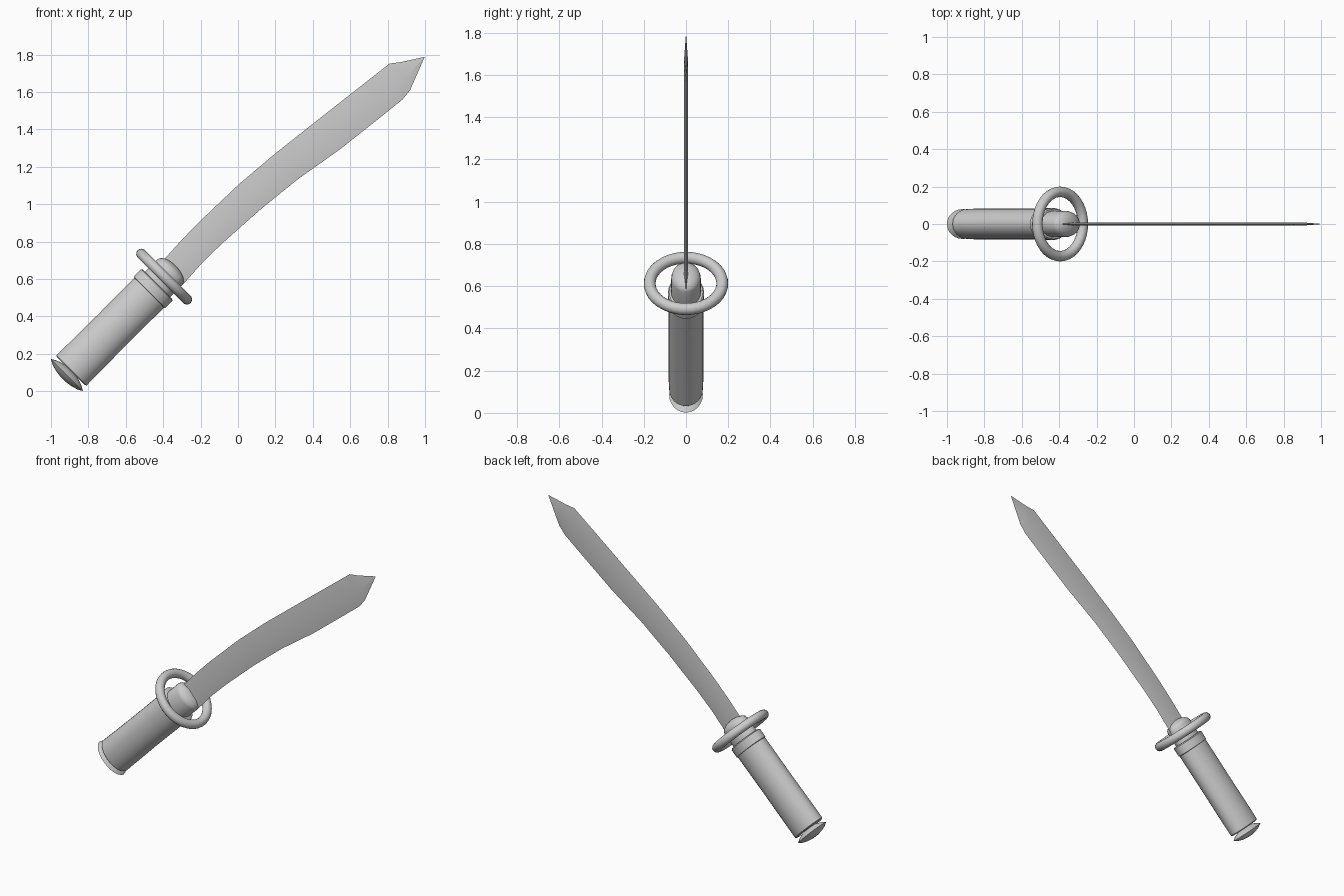
import bpy, bmesh, math
from mathutils import Vector

if "Cube" in bpy.data.objects:
    bpy.data.objects.remove(bpy.data.objects["Cube"])

steel = bpy.data.materials.new("light_grey")
steel.diffuse_color = (0.6, 0.6, 0.6, 1)
steel.use_nodes = True
steel.node_tree.nodes["Principled BSDF"].inputs["Base Color"].default_value = steel.diffuse_color

# Hilt frame: along the grip, and across its wide side
BASE = Vector((-0.915, 0, 0.087))
ALONG = Vector((1, 0, 1)).normalized()
WIDE = Vector((-1, 0, 1)).normalized()
DEEP = Vector((0, 1, 0))


def loft(name, rings, angle=40):
    """Skin a list of equal-length point rings and cap both ends."""
    bm = bmesh.new()
    loops = [[bm.verts.new(p) for p in ring] for ring in rings]
    n = len(loops[0])
    for a, b in zip(loops, loops[1:]):
        for i in range(n):
            j = (i + 1) % n
            bm.faces.new((a[i], a[j], b[j], b[i]))
    bm.faces.new(loops[0][::-1])
    bm.faces.new(loops[-1])
    bmesh.ops.remove_doubles(bm, verts=bm.verts, dist=1e-5)
    bmesh.ops.recalc_face_normals(bm, faces=bm.faces)
    me = bpy.data.meshes.new(name)
    bm.to_mesh(me)
    bm.free()
    ob = bpy.data.objects.new(name, me)
    bpy.context.collection.objects.link(ob)
    finish(ob, angle)


def finish(ob, angle):
    ob.data.materials.append(steel)
    bpy.ops.object.select_all(action='DESELECT')
    ob.select_set(True)
    bpy.context.view_layer.objects.active = ob
    bpy.ops.object.shade_smooth_by_angle(angle=math.radians(angle))


def oval(name, profile, n=24, angle=40):
    """Elliptical turned part from (distance, half width, half depth)."""
    rings = []
    for s, w, d in profile:
        c = BASE + ALONG * s
        rings.append([c + WIDE * w * math.cos(t) + DEEP * d * math.sin(t)
                      for t in (2 * math.pi * i / n for i in range(n))])
    loft(name, rings, angle)


# Lens-shaped pommel
oval("pommel", [(-0.030, 0.025, 0.017), (-0.025, 0.06, 0.040), (-0.014, 0.095, 0.063),
                (0.0, 0.121, 0.080), (0.016, 0.095, 0.063), (0.028, 0.06, 0.040),
                (0.034, 0.025, 0.017)])

# Grip and its collar
oval("grip", [(0.030, 0.106, 0.074), (0.036, 0.114, 0.080), (0.12, 0.113, 0.083),
              (0.35, 0.111, 0.083), (0.55, 0.112, 0.083), (0.63, 0.112, 0.083)])
oval("collar", [(0.622, 0.112, 0.080), (0.626, 0.119, 0.086), (0.680, 0.119, 0.086),
                (0.686, 0.110, 0.080)])

# Neck with a domed end, passing through the open guard
dome = [(0.78 + 0.045 * math.sin(a), 0.095 * math.cos(a), 0.070 * math.cos(a))
        for a in (math.radians(k) for k in (0, 20, 40, 60, 78))]
oval("neck", [(0.67, 0.095, 0.070)] + dome)

# Ring guard
bpy.ops.mesh.primitive_torus_add(major_radius=0.172, minor_radius=0.028,
                                 major_segments=40, minor_segments=14,
                                 location=(-0.395, 0, 0.613),
                                 rotation=(0, math.pi / 4, 0))
guard = bpy.context.object
guard.name = "ring_guard"
finish(guard, 60)

# Curved blade: (back x, back z, edge x, edge z) at each station
stations = [(-0.44, 0.66, -0.32, 0.545), (-0.404, 0.695, -0.286, 0.58),
            (-0.305, 0.805, -0.19, 0.688), (-0.206, 0.907, -0.085, 0.79),
            (0.008, 1.11, 0.12, 0.972), (0.20, 1.272, 0.32, 1.134),
            (0.41, 1.438, 0.543, 1.292), (0.62, 1.603, 0.72, 1.432),
            (0.81, 1.752, 0.88, 1.56), (0.87, 1.76, 0.92, 1.61),
            (0.998, 1.788, 0.996, 1.783)]
rings = []
for i, (bx, bz, ex, ez) in enumerate(stations):
    back, edge = Vector((bx, 0, bz)), Vector((ex, 0, ez))
    ridge = back.lerp(edge, 0.55)
    t = 0.001 if i == len(stations) - 1 else 0.009
    rings.append([back, ridge - DEEP * t, edge, ridge + DEEP * t])
loft("blade", rings, 60)
